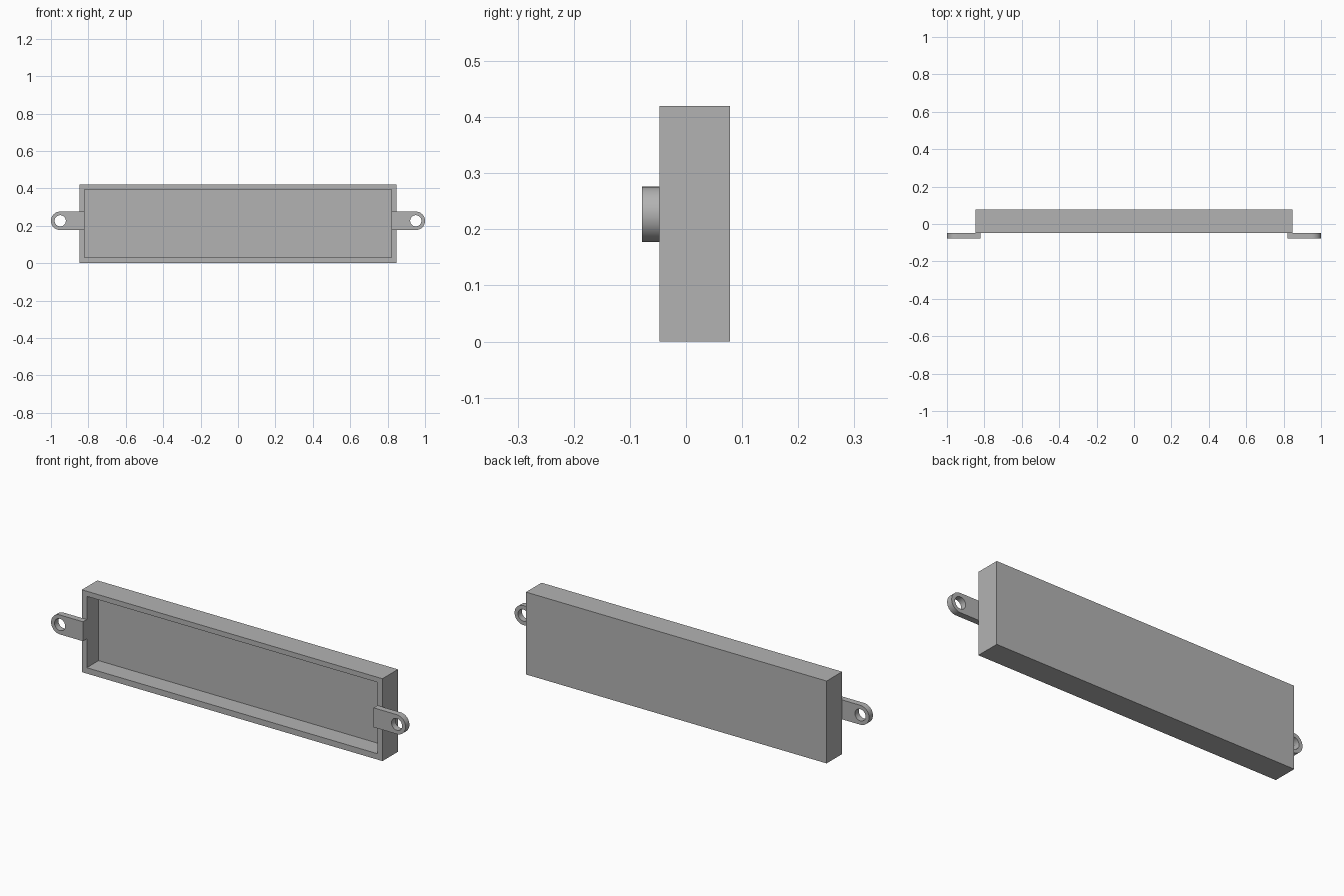
import bpy
import bmesh
import math

cube = bpy.data.objects.get("Cube")
if cube:
    bpy.data.objects.remove(cube, do_unlink=True)

grey = bpy.data.materials.new("plain grey")
grey.use_nodes = True
COLOR = (0.45, 0.45, 0.45, 1)
grey.diffuse_color = COLOR
grey.node_tree.nodes["Principled BSDF"].inputs["Base Color"].default_value = COLOR

FRONT, BACK = -0.047, 0.078   # depth range of the tray
TAB_FRONT = -0.078


def finish(name, bm):
    bmesh.ops.recalc_face_normals(bm, faces=bm.faces)
    mesh = bpy.data.meshes.new(name)
    bm.to_mesh(mesh)
    bm.free()
    mesh.materials.append(grey)
    obj = bpy.data.objects.new(name, mesh)
    bpy.context.collection.objects.link(obj)
    return obj


def bridge(bm, a, b):
    """Quads between two closed loops of equal length."""
    n = len(a)
    for i in range(n):
        j = (i + 1) % n
        bm.faces.new((a[i], a[j], b[j], b[i]))


def rect(bm, half_x, z0, z1, y):
    corners = ((-half_x, z0), (half_x, z0), (half_x, z1), (-half_x, z1))
    return [bm.verts.new((x, y, z)) for x, z in corners]


# Open tray: outer shell, front rim and recessed floor
bm = bmesh.new()
loops = [rect(bm, 0.848, 0, 0.42, BACK), rect(bm, 0.848, 0, 0.42, FRONT),
         rect(bm, 0.82, 0.03, 0.394, FRONT), rect(bm, 0.82, 0.03, 0.394, 0.048)]
for a, b in zip(loops, loops[1:]):
    bridge(bm, a, b)
bm.faces.new(loops[0])
bm.faces.new(loops[-1])
finish("tray", bm)


# Mounting tab: square inner end, round outer end, round screw hole
def mounting_tab(name, side):
    radius, hole, cx, cz, inner, n = 0.0495, 0.03, 0.9505, 0.2265, 0.82, 48
    bm = bmesh.new()
    rings = []
    for y in (TAB_FRONT, FRONT):
        outer, inside = [], []
        for i in range(n):
            a = 2 * math.pi * i / n
            c, s = math.cos(a), math.sin(a)
            if c > -1e-6:
                x, z = cx + radius * c, radius * s
            else:
                # project the ray onto the straight sides or the inner end
                k = min((cx - inner) / -c, radius / max(abs(s), 1e-6))
                x, z = cx + k * c, k * s
            outer.append([x, z])
            inside.append((cx + hole * c, hole * s))
        # snap the nearest point on each side to the square corners
        for sign in (1, -1):
            p = min(outer, key=lambda q: math.hypot(q[0] - inner, q[1] - sign * radius))
            p[:] = [inner, sign * radius]
        for pts in (outer, inside):
            rings.append([bm.verts.new((side * x, y, cz + z)) for x, z in pts])
    front_out, front_in, back_out, back_in = rings
    bridge(bm, front_out, front_in)
    bridge(bm, back_out, back_in)
    bridge(bm, front_out, back_out)
    bridge(bm, front_in, back_in)
    obj = finish(name, bm)
    bpy.ops.object.select_all(action='DESELECT')
    obj.select_set(True)
    bpy.context.view_layer.objects.active = obj
    bpy.ops.object.shade_smooth_by_angle(angle=math.radians(30))


mounting_tab("left_mounting_tab", 1)
mounting_tab("right_mounting_tab", -1)
